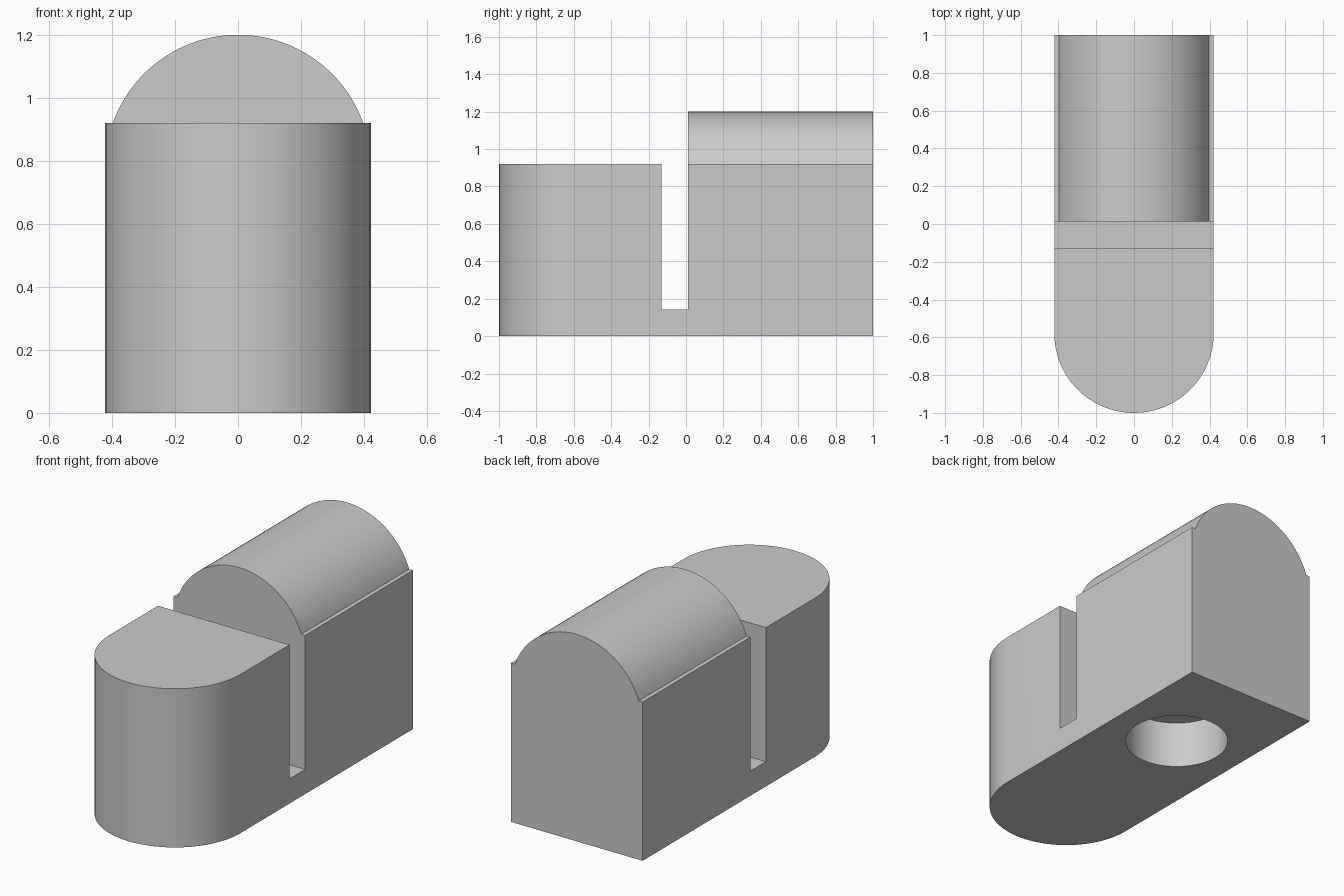
import bpy, bmesh
from math import sin, cos, pi, radians, acos
from mathutils import Vector

cube = bpy.data.objects.get("Cube")
if cube:
    bpy.data.objects.remove(cube, do_unlink=True)

HALF = 0.422        # half width, also the radius of nose and arch
SHOULDER = 0.92     # height of the front block and ledges
TOP = 1.2
SLOT_FRONT, SLOT_BACK, SLOT_FLOOR = -0.13, 0.012, 0.143

grey = bpy.data.materials.new("light_grey")
grey.use_nodes = True
colour = (0.6, 0.6, 0.6, 1)
grey.diffuse_color = colour
grey.node_tree.nodes["Principled BSDF"].inputs["Base Color"].default_value = colour


def prism(name, points, sweep):
    """Extrude a closed 3D outline along a vector."""
    bm = bmesh.new()
    face = bm.faces.new([bm.verts.new(p) for p in points])
    ext = bmesh.ops.extrude_face_region(bm, geom=[face])
    moved = [g for g in ext["geom"] if isinstance(g, bmesh.types.BMVert)]
    bmesh.ops.translate(bm, vec=Vector(sweep), verts=moved)
    bmesh.ops.recalc_face_normals(bm, faces=bm.faces)
    mesh = bpy.data.meshes.new(name)
    bm.to_mesh(mesh)
    bm.free()
    mesh.materials.append(grey)
    obj = bpy.data.objects.new(name, mesh)
    bpy.context.collection.objects.link(obj)
    return obj


def arc(cx, cy, r, start, end, steps):
    return [(cx + r * cos(start + (end - start) * i / steps),
             cy + r * sin(start + (end - start) * i / steps)) for i in range(steps + 1)]


# Plan outline: square back, round nose
plan = arc(0, HALF - 1, HALF, -pi, 0, 48) + [(HALF, 1), (-HALF, 1)]
body = prism("slotted_block", [(x, y, 0) for x, y in plan], (0, 0, 1.4))

# Cross-section outline: arched roof over two narrow ledges
centre = TOP - HALF
a = pi / 2 - acos((SHOULDER - centre) / HALF)
roof = arc(0, centre, HALF, a, pi - a, 48)
section = [(0.6, SHOULDER)] + roof + [(-0.6, SHOULDER), (-0.6, -0.1), (0.6, -0.1)]
# The plan prism starts at z = 0 and the section starts below it
arch = prism("arch_section", [(x, -1.2, z) for x, z in section], (0, 2.4, 0))

# Slot together with the space above the front block
gap = [(-1.3, SHOULDER), (SLOT_FRONT, SHOULDER), (SLOT_FRONT, SLOT_FLOOR),
       (SLOT_BACK, SLOT_FLOOR), (SLOT_BACK, 1.5), (-1.3, 1.5)]
slot = prism("slot_cutter", [(-0.7, y, z) for y, z in gap], (1.4, 0, 0))

# Blind round hole in the underside
ring = arc(0, 0.365, 0.28, 0, 2 * pi, 64)[:-1]
hole = prism("hole_cutter", [(x, y, -0.1) for x, y in ring], (0, 0, 0.375))

bpy.context.view_layer.objects.active = body
for cutter, operation in ((arch, "INTERSECT"), (slot, "DIFFERENCE"), (hole, "DIFFERENCE")):
    cutter.hide_render = True
    mod = body.modifiers.new(cutter.name, "BOOLEAN")
    mod.object, mod.operation, mod.solver = cutter, operation, "EXACT"
    bpy.ops.object.modifier_apply(modifier=mod.name)
    bpy.data.objects.remove(cutter, do_unlink=True)

# Smooth curved walls, crisp edges
for obj in bpy.context.selected_objects:
    obj.select_set(False)
body.select_set(True)
bpy.ops.object.shade_smooth_by_angle(angle=radians(30))
